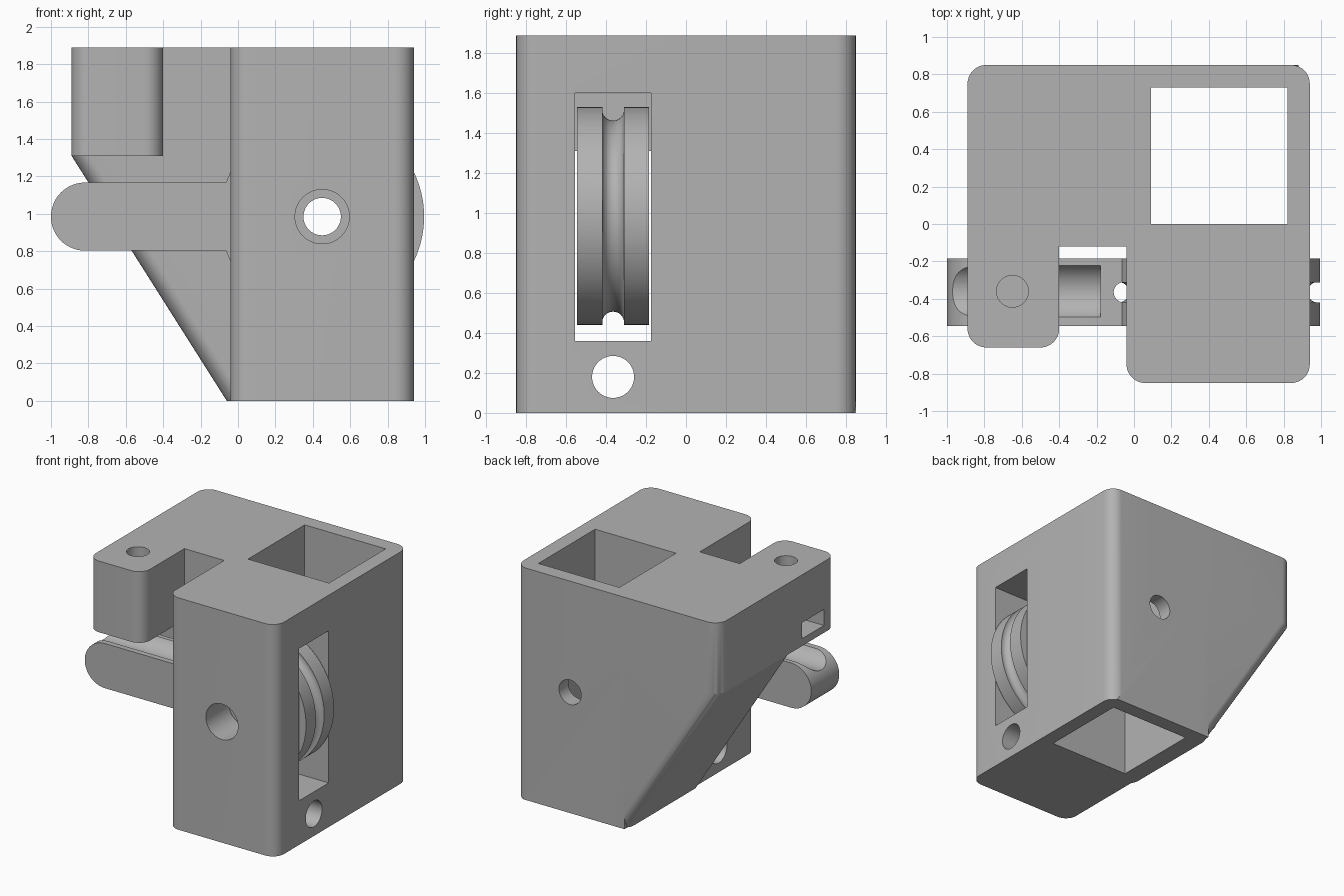
import bpy
import bmesh
from math import cos, sin, pi, radians
from mathutils import Matrix, Vector

cube = bpy.data.objects.get("Cube")
if cube:
    bpy.data.objects.remove(cube, do_unlink=True)

grey = bpy.data.materials.new("plain grey")
grey.use_nodes = True
COLOUR = (0.45, 0.45, 0.45, 1)
grey.diffuse_color = COLOUR
grey.node_tree.nodes["Principled BSDF"].inputs["Base Color"].default_value = COLOUR

MID_Y = -0.365               # centre plane of wheel, slot and holes
AXLE_X, AXLE_Z = 0.45, 0.985
WHEEL_R = 0.545
ARM_Z, TOP_Z = 1.31, 1.89


def add_object(name, bm):
    bmesh.ops.recalc_face_normals(bm, faces=bm.faces)
    mesh = bpy.data.meshes.new(name)
    bm.to_mesh(mesh)
    bm.free()
    mesh.materials.append(grey)
    obj = bpy.data.objects.new(name, mesh)
    bpy.context.collection.objects.link(obj)
    return obj


def rounded(corners, steps=10):
    """Outline from (x, y, radius) corners, with arcs where radius is set."""
    pts = []
    for i, (x, y, r) in enumerate(corners):
        p = Vector((x, y))
        if not r:
            pts.append(p)
            continue
        a = (Vector(corners[i - 1][:2]) - p).normalized()
        b = (Vector(corners[(i + 1) % len(corners)][:2]) - p).normalized()
        for k in range(steps + 1):
            t = k / steps * pi / 2
            pts.append(p + a * r * (1 - sin(t)) + b * r * (1 - cos(t)))
    return pts


def prism(name, outline, z0, z1, shift=0):
    """Extrude an outline upwards, optionally leaning along x."""
    bm = bmesh.new()
    low = [bm.verts.new((p[0], p[1], z0)) for p in outline]
    high = [bm.verts.new((p[0] + shift, p[1], z1)) for p in outline]
    bm.faces.new(low[::-1])
    bm.faces.new(high)
    for i in range(len(low)):
        j = (i + 1) % len(low)
        bm.faces.new((low[i], low[j], high[j], high[i]))
    return add_object(name, bm)


def box(name, x, y, z):
    return prism(name, [(x[0], y[0]), (x[1], y[0]), (x[1], y[1]), (x[0], y[1])], *z)


def cylinder(name, axis, start, length, radius, sides=64):
    bm = bmesh.new()
    turn = Vector((0, 0, 1)).rotation_difference(Vector(axis)).to_matrix().to_4x4()
    centre = Vector(start) + Vector(axis) * length / 2
    bmesh.ops.create_cone(bm, cap_ends=True, segments=sides, radius1=radius,
                          radius2=radius, depth=length,
                          matrix=Matrix.Translation(centre) @ turn)
    return add_object(name, bm)


def combine(target, other, operation):
    """Apply a boolean and discard the second object."""
    mod = target.modifiers.new("combine", "BOOLEAN")
    mod.object, mod.operation, mod.solver = other, operation, "EXACT"
    bpy.context.view_layer.update()
    graph = bpy.context.evaluated_depsgraph_get()
    mesh = bpy.data.meshes.new_from_object(target.evaluated_get(graph))
    target.modifiers.clear()
    target.data = mesh
    bpy.data.objects.remove(other, do_unlink=True)


def finish(obj):
    obj.data.materials.clear()
    obj.data.materials.append(grey)
    for face in obj.data.polygons:
        face.material_index = 0
    bpy.ops.object.select_all(action="DESELECT")
    obj.select_set(True)
    bpy.context.view_layer.objects.active = obj
    bpy.ops.object.shade_smooth_by_angle(angle=radians(30))


X, Y, Z = (1, 0, 0), (0, 1, 0), (0, 0, 1)
R = 0.1

# Housing: straight column, leaning brace and overhanging arm
housing = prism("housing", rounded([(-0.04, -0.85, R), (0.94, -0.85, R),
                                    (0.94, 0.85, R), (-0.04, 0.85, 0)]), 0, TOP_Z)
brace = prism("brace", rounded([(-0.06, -0.12, R), (0.88, -0.12, 0),
                                (0.88, 0.85, 0), (-0.06, 0.85, R)]), 0, ARM_Z, -0.83)
arm = prism("arm", rounded([(-0.89, -0.66, R), (-0.4, -0.66, R), (-0.4, -0.12, 0),
                            (0.5, -0.12, 0), (0.5, 0.85, 0), (-0.89, 0.85, R)]),
            ARM_Z, TOP_Z)
combine(housing, brace, "UNION")
combine(housing, arm, "UNION")

# Housing openings
for cutter in (
    box("tube_socket", (0.09, 0.82), (0, 0.73), (-0.1, 2)),
    box("wheel_slot", (-0.2, 1.1), (MID_Y - 0.19, MID_Y + 0.19), (0.36, 1.6)),
    cylinder("cord_hole", X, (-0.3, MID_Y, 0.18), 1.4, 0.105),
    cylinder("front_axle_hole", Y, (AXLE_X, -1, AXLE_Z), 0.6, 0.145),
    cylinder("rear_axle_hole", Y, (AXLE_X, -0.4, AXLE_Z), 1.4, 0.1),
    box("nut_slot", (-1, -0.51), (MID_Y - 0.14, MID_Y + 0.14), (1.37, 1.5)),
    cylinder("bolt_hole", Z, (-0.65, MID_Y + 0.005, 1.42), 0.6, 0.085),
):
    combine(housing, cutter, "DIFFERENCE")
finish(housing)

# Grooved wheel with its round-ended lever
wheel = cylinder("wheel_lever", Y, (AXLE_X, MID_Y - 0.18, AXLE_Z), 0.36, WHEEL_R, 128)
LEVER_R = 0.182
lever = prism("lever", rounded([(-1, -LEVER_R, LEVER_R), (0.2, -LEVER_R, 0),
                                (0.2, LEVER_R, 0), (-1, LEVER_R, LEVER_R)], 20),
              -0.18, 0.18)
lever.data.transform(Matrix.Translation((0, MID_Y, AXLE_Z)) @ Matrix.Rotation(pi / 2, 4, "X"))
lever.data.update()
combine(wheel, lever, "UNION")

bpy.ops.mesh.primitive_torus_add(location=(AXLE_X, MID_Y, AXLE_Z), rotation=(pi / 2, 0, 0),
                                 major_radius=0.533, minor_radius=0.055,
                                 major_segments=128, minor_segments=24)
combine(wheel, bpy.context.object, "DIFFERENCE")
combine(wheel, cylinder("finger_trough", X, (-1.2, MID_Y + 0.005, 1.243), 1.02, 0.158),
        "DIFFERENCE")
combine(wheel, cylinder("axle_bore", Y, (AXLE_X, -1, AXLE_Z), 1.2, 0.1), "DIFFERENCE")
finish(wheel)
